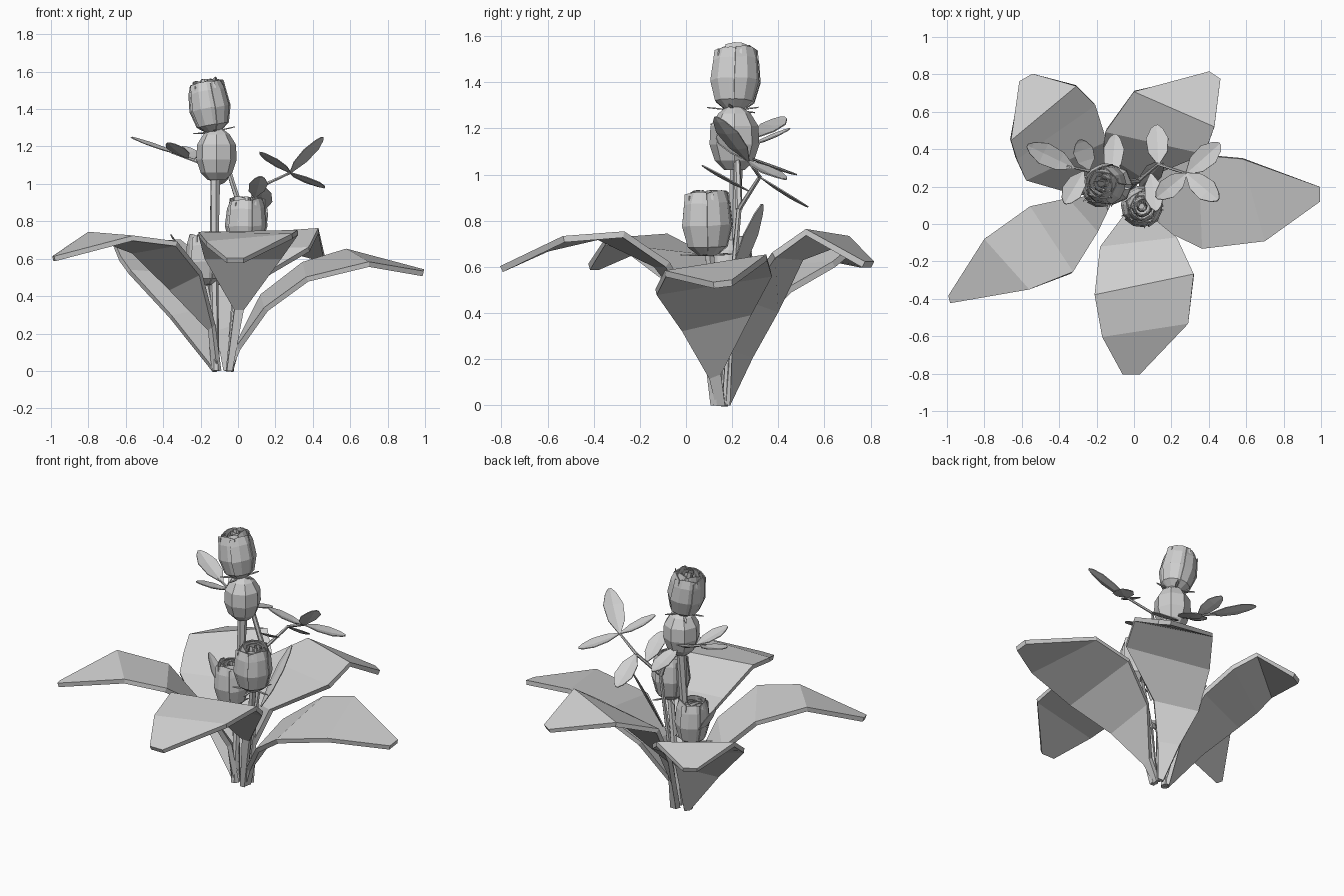
import bpy, bmesh, math, random
from mathutils import Vector, Matrix

random.seed(4)
if "Cube" in bpy.data.objects:
    bpy.data.objects.remove(bpy.data.objects["Cube"], do_unlink=True)

grey = bpy.data.materials.new("plain_grey")
grey.use_nodes = True
grey.diffuse_color = (0.62, 0.62, 0.62, 1)
grey.node_tree.nodes["Principled BSDF"].inputs["Base Color"].default_value = (0.62, 0.62, 0.62, 1)


def finish(name, bm, thick=0):
    """Turn a bmesh into a flat-shaded object, optionally given thickness."""
    bmesh.ops.recalc_face_normals(bm, faces=bm.faces)
    me = bpy.data.meshes.new(name)
    bm.to_mesh(me)
    bm.free()
    me.materials.append(grey)
    ob = bpy.data.objects.new(name, me)
    bpy.context.collection.objects.link(ob)
    if thick:
        mod = ob.modifiers.new("thickness", "SOLIDIFY")
        mod.thickness = thick
        mod.offset = 0
    return ob


def skin(bm, rows, closed=False):
    """Bridge equal-length rows of points with quads."""
    vs = [[bm.verts.new(p) for p in row] for row in rows]
    n = len(vs[0])
    for a, b in zip(vs, vs[1:]):
        for i in range(n if closed else n - 1):
            j = (i + 1) % n
            bm.faces.new((a[i], a[j], b[j], b[i]))
    return vs


def big_leaf(name, side_a, side_b):
    bm = bmesh.new()
    skin(bm, list(zip(side_a, side_b)))
    finish(name, bm, 0.028)


def tube(name, pts, r0, r1, sides=6):
    bm = bmesh.new()
    pts = [Vector(p) for p in pts]
    rows = []
    for i, p in enumerate(pts):
        d = pts[min(i + 1, len(pts) - 1)] - pts[max(i - 1, 0)]
        q = d.to_track_quat("Z", "Y")
        r = r0 + (r1 - r0) * i / (len(pts) - 1)
        rows.append([p + q @ Vector((r * math.cos(a), r * math.sin(a), 0))
                     for a in (math.tau * k / sides for k in range(sides))])
    vs = skin(bm, rows, True)
    bm.faces.new(vs[0])
    bm.faces.new(vs[-1])
    finish(name, bm)


def leaflet(name, base, tip, width, up=(0, 0, 1)):
    """Small pointed leaf with a shallow fold along its middle."""
    bm = bmesh.new()
    base, tip = Vector(base), Vector(tip)
    d = tip - base
    side = d.cross(Vector(up)).normalized()
    sink = side.cross(d).normalized() * -0.08 * width
    rows = []
    for t, w in ((0, 0.1), (0.3, 0.85), (0.65, 1), (0.9, 0.55), (1, 0.15)):
        c, s = base + d * t, side * width * w / 2
        rows.append([c - s, c + sink * w, c + s])
    skin(bm, rows)
    finish(name, bm, 0.005)


def lathe(name, centre, profile, sides=8):
    bm = bmesh.new()
    vs = skin(bm, [[(centre[0] + r * math.cos(math.tau * k / sides),
                     centre[1] + r * math.sin(math.tau * k / sides), z)
                    for k in range(sides)] for r, z in profile], True)
    bm.faces.new(vs[0])
    bm.faces.new(vs[-1])
    finish(name, bm)


def rose(name, base, top, radius):
    """Cup of overlapping petals in nested rings, with thin sepals at the foot."""
    base, top = Vector(base), Vector(top)
    axis = top - base
    h = axis.length
    place = Matrix.Translation(base) @ axis.to_track_quat("Z", "Y").to_matrix().to_4x4()
    bm = bmesh.new()
    shape = ((0, 0.35), (0.13, 0.78), (0.45, 1), (0.78, 0.91), (0.95, 0.74))
    for ring, (scale, count) in enumerate(((1.03, 5), (0.78, 5), (0.52, 4), (0.26, 3))):
        span = math.tau / count * 1.25
        for k in range(count):
            a0 = math.tau * k / count + ring * 0.6
            lift = random.uniform(-0.05, 0.05)
            rows = []
            for t, r in shape:
                row = []
                for s in range(4):
                    u = s / 3
                    a = a0 + span * (u - 0.5)
                    edge = abs(u - 0.5) * 2
                    rr = radius * scale * r * (1 - 0.07 * u)
                    z = h * t * (1 + lift - 0.05 * edge)
                    # petal corners curl outwards at the rim
                    if t > 0.9 and s in (0, 3):
                        rr *= 1.18
                    row.append(place @ Vector((rr * math.cos(a), rr * math.sin(a), z)))
                rows.append(row)
            skin(bm, rows)
    finish(name + "_petals", bm, 0.005)
    for k in range(5):
        a = math.tau * k / 5 + 0.3
        out = Vector((math.cos(a), math.sin(a), 0))
        leaflet(name + "_sepal", place @ (out * 0.02), place @ (out * 0.12 + Vector((0, 0, 0.005))), 0.014)


# Large basal leaves: matching points along both edges, base to tip
big_leaf("left_leaf",
         [(-0.05, 0.13, 0), (0, 0.1, 0.12), (0.15, -0.02, 0.33), (0.37, -0.13, 0.49), (0.7, -0.09, 0.57), (0.99, 0.12, 0.52)],
         [(-0.04, 0.17, 0), (0, 0.15, 0.14), (0.13, 0.28, 0.4), (0.35, 0.37, 0.57), (0.58, 0.35, 0.64), (0.99, 0.2, 0.53)])
big_leaf("front_leaf",
         [(-0.06, 0.12, 0), (-0.02, 0.08, 0.33), (-0.18, -0.13, 0.61), (-0.21, -0.38, 0.73), (-0.17, -0.6, 0.68), (-0.06, -0.8, 0.59)],
         [(-0.03, 0.12, 0), (0.03, 0.08, 0.33), (0.23, -0.08, 0.61), (0.32, -0.27, 0.74), (0.29, -0.53, 0.72), (0.03, -0.8, 0.59)])
big_leaf("right_leaf",
         [(-0.13, 0.15, 0), (-0.15, 0.15, 0.22), (-0.36, 0.13, 0.44), (-0.56, 0.09, 0.64), (-0.8, -0.08, 0.73), (-0.99, -0.38, 0.6)],
         [(-0.1, 0.13, 0), (-0.13, 0.1, 0.24), (-0.2, -0.05, 0.52), (-0.33, -0.26, 0.68), (-0.56, -0.35, 0.71), (-0.98, -0.42, 0.6)])
big_leaf("back_right_leaf",
         [(-0.13, 0.14, 0), (-0.36, 0.18, 0.29), (-0.58, 0.24, 0.53), (-0.63, 0.35, 0.6), (-0.66, 0.45, 0.67), (-0.61, 0.76, 0.61)],
         [(-0.11, 0.17, 0), (-0.13, 0.29, 0.34), (-0.15, 0.45, 0.5), (-0.21, 0.64, 0.61), (-0.31, 0.74, 0.69), (-0.54, 0.8, 0.61)])
big_leaf("back_left_leaf",
         [(-0.07, 0.18, 0), (-0.11, 0.28, 0.21), (-0.16, 0.39, 0.41), (-0.15, 0.5, 0.64), (0, 0.71, 0.72), (0.4, 0.81, 0.61)],
         [(-0.03, 0.18, 0), (-0.02, 0.19, 0.24), (0.06, 0.25, 0.46), (0.38, 0.38, 0.65), (0.43, 0.52, 0.75), (0.46, 0.77, 0.61)])

# Stems and branches
tube("tall_stem", [(-0.12, 0.13, 0), (-0.13, 0.2, 0.6), (-0.12, 0.22, 1.05)], 0.02, 0.028)
tube("low_rose_stem", [(-0.11, 0.15, 0), (-0.13, 0.17, 0.25), (-0.18, 0.2, 0.5)], 0.018, 0.022)
tube("front_rose_stem", [(-0.05, 0.13, 0), (-0.01, 0.13, 0.35), (0.04, 0.1, 0.68)], 0.018, 0.022)
tube("left_branch", [(-0.05, 0.17, 0), (-0.01, 0.2, 0.5), (0.02, 0.23, 0.85), (0.13, 0.32, 0.99), (0.28, 0.27, 1.06)], 0.016, 0.007)
tube("bulb_branch", [(0.02, 0.23, 0.85), (-0.06, 0.22, 1.1)], 0.016, 0.014)
tube("right_branch", [(-0.12, 0.22, 1.08), (-0.22, 0.28, 1.12), (-0.36, 0.31, 1.17)], 0.012, 0.006)

# Flowers and the swollen bud below the tallest one
lathe("bud", (-0.115, 0.21), [(0.045, 1.02), (0.085, 1.06), (0.108, 1.13), (0.104, 1.21), (0.07, 1.265), (0.025, 1.3)])
rose("tall_rose", (-0.13, 0.21, 1.28), (-0.18, 0.22, 1.57), 0.108)
rose("front_rose", (0.04, 0.095, 0.65), (0.045, 0.09, 0.94), 0.11)
rose("low_rose", (-0.175, 0.19, 0.46), (-0.18, 0.19, 0.74), 0.1)

# Leaflets on the branches
hub, joint, twig = (0.28, 0.27, 1.06), (0.13, 0.32, 0.99), (-0.32, 0.3, 1.16)
for tip, start, width in (((0.45, 0.13, 1.25), hub, 0.12), ((0.46, 0.43, 0.98), hub, 0.12),
                          ((0.12, 0.14, 1.17), hub, 0.11), ((0.12, 0.53, 0.86), joint, 0.12),
                          ((0.12, 0.07, 1.04), (0.09, 0.27, 0.93), 0.1),
                          ((-0.57, 0.42, 1.25), twig, 0.12), ((-0.29, 0.45, 1.2), (-0.24, 0.29, 1.13), 0.11),
                          ((-0.1, 0.48, 1.0), (-0.12, 0.26, 1.08), 0.11), ((-0.37, 0.11, 1.22), (-0.27, 0.28, 1.14), 0.11)):
    leaflet("leaflet", start, tip, width)

# Upright young leaves beside the stems
leaflet("young_leaf", (0.03, 0.19, 0.5), (0.15, 0.33, 0.87), 0.1, (0.8, 1, 0))
leaflet("young_leaf", (-0.2, 0.2, 0.48), (-0.36, 0.22, 0.73), 0.08)
